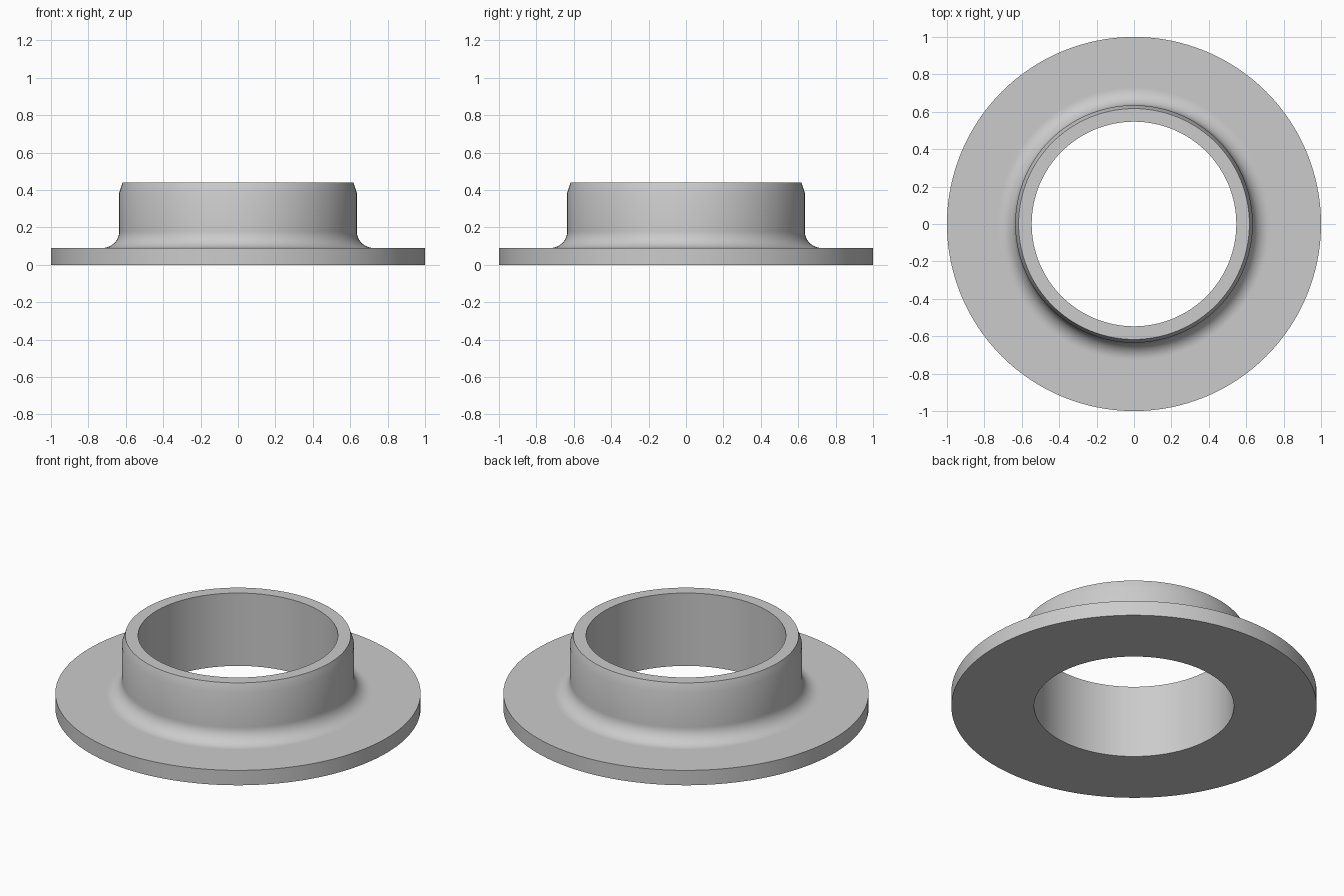
import bpy, bmesh, math

SEGMENTS = 128
BORE, SLEEVE, RIM = 0.547, 0.635, 1.0
FLANGE_TOP, TOP, FILLET = 0.09, 0.44, 0.09

old = bpy.data.objects.get("Cube")
if old:
    bpy.data.objects.remove(old, do_unlink=True)

# Grey metal
metal = bpy.data.materials.new("grey metal")
metal.use_nodes = True
grey = (0.6, 0.6, 0.6, 1)
metal.diffuse_color = grey
metal.node_tree.nodes["Principled BSDF"].inputs["Base Color"].default_value = grey

# Closed cross-section (radius, height): flange, fillet, sleeve, chamfer, bore
profile = [(BORE, 0), (RIM, 0), (RIM, FLANGE_TOP), (SLEEVE + FILLET + 0.005, FLANGE_TOP)]
steps = 12
for i in range(steps + 1):
    a = math.pi / 2 * i / steps
    profile.append((SLEEVE + FILLET * (1 - math.sin(a)),
                    FLANGE_TOP + FILLET * (1 - math.cos(a))))
profile += [(SLEEVE, TOP - 0.055), (SLEEVE - 0.018, TOP), (BORE, TOP)]

# Revolve the cross-section around z
bm = bmesh.new()
verts = [bm.verts.new((r, 0, z)) for r, z in profile]
edges = [bm.edges.new((v, verts[(i + 1) % len(verts)])) for i, v in enumerate(verts)]
bmesh.ops.spin(bm, geom=verts + edges, cent=(0, 0, 0), axis=(0, 0, 1),
               angle=math.tau, steps=SEGMENTS, use_merge=True)
bmesh.ops.remove_doubles(bm, verts=bm.verts, dist=0.0001)
bmesh.ops.recalc_face_normals(bm, faces=bm.faces)

mesh = bpy.data.meshes.new("flanged_sleeve")
bm.to_mesh(mesh)
bm.free()
mesh.materials.append(metal)
sleeve = bpy.data.objects.new("flanged_sleeve", mesh)
bpy.context.collection.objects.link(sleeve)

# Smooth the curved surfaces, keep the rims sharp
bpy.ops.object.select_all(action="DESELECT")
sleeve.select_set(True)
bpy.context.view_layer.objects.active = sleeve
bpy.ops.object.shade_smooth_by_angle(angle=math.radians(30))
